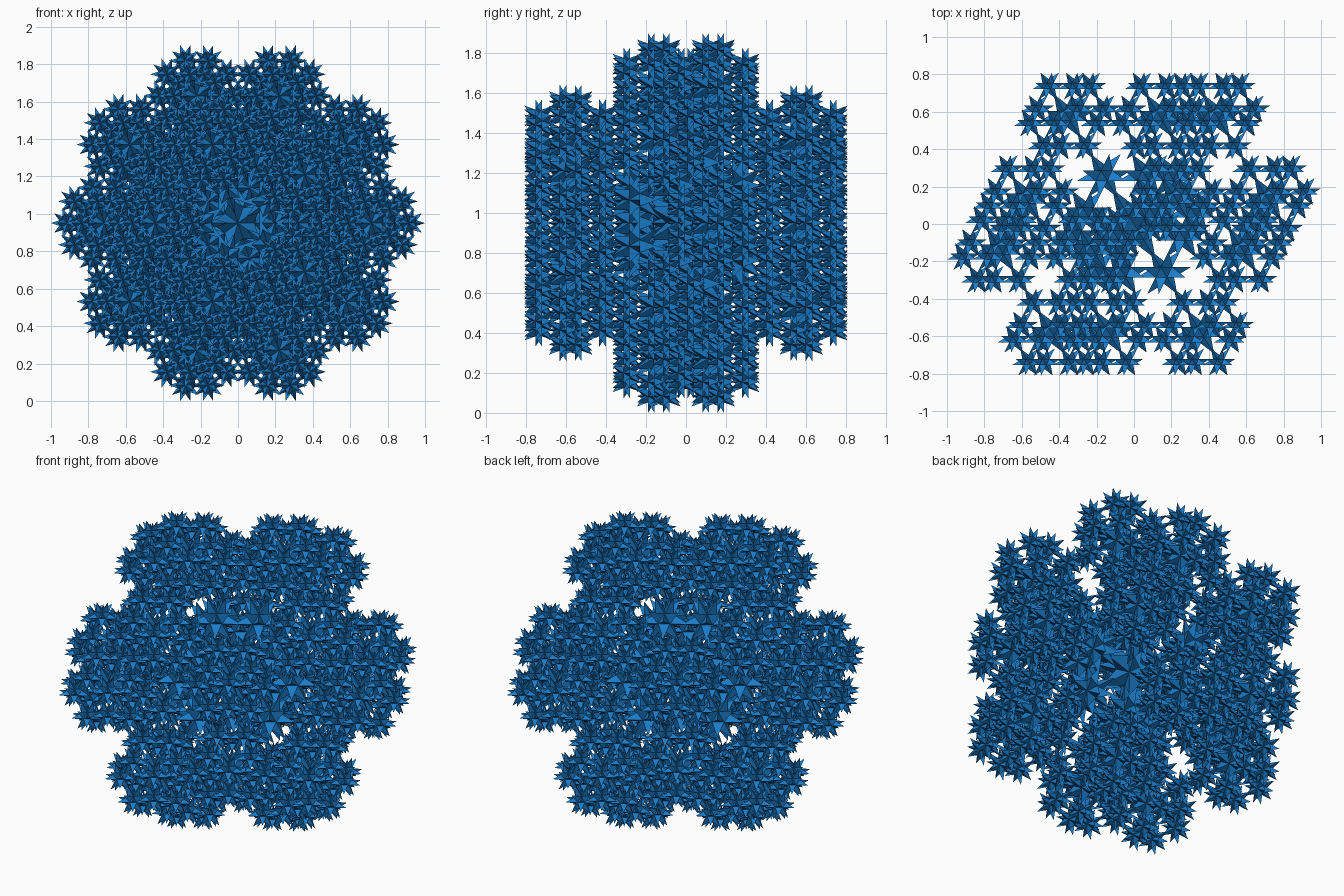
import bpy, bmesh
from math import sin, cos, pi, sqrt
from mathutils import Vector, Matrix

if "Cube" in bpy.data.objects:
    bpy.data.objects.remove(bpy.data.objects["Cube"])

PHI = (1 + sqrt(5)) / 2
S = 1 / (2 + PHI)                  # scale of the 20 outer copies
C = PHI * S                        # scale of the centre copy
TIP = 1 / 0.98225                  # overall tip radius: half-width in x is 1
R = TIP / (1 + S + PHI * S * S)    # distance of the outer clusters
CENTRE = Vector((0, 0, sin(2 * pi / 5)))


def rings(levels):
    """Five-fold rings about the y axis, mirrored through the origin."""
    pts = []
    for y, rad, start in levels:
        for k in range(5):
            a = start + k * 2 * pi / 5
            p = Vector((rad * cos(a), y, rad * sin(a)))
            pts += [p, -p]
    return pts


# Directions: dodecahedron corners (spikes, copies) and icosahedron core corners
DIRS = rings([(0.79465, 0.60706, 0), (0.18759, 0.98225, 0)])
CORE = rings([(0.44721, 0.89443, pi / 5)]) + [Vector((0, 1, 0)), Vector((0, -1, 0))]


def add_star(bm, centre, tip):
    """Icosahedron core with a long three-sided spike on each of 20 faces."""
    core = 0.4195 * tip
    star = bmesh.new()
    for d in CORE:
        star.verts.new(d * core)
    bmesh.ops.convex_hull(star, input=star.verts[:])
    bmesh.ops.recalc_face_normals(star, faces=star.faces[:])
    bmesh.ops.poke(star, faces=star.faces[:], offset=tip - 0.79465 * core)
    bmesh.ops.translate(star, verts=star.verts[:], vec=centre)
    tmp = bpy.data.meshes.new("tmp")
    star.to_mesh(tmp)
    star.free()
    bm.from_mesh(tmp)
    bpy.data.meshes.remove(tmp)


blue = bpy.data.materials.new("blue")
blue.diffuse_color = (0.01, 0.2, 0.58, 1)
blue.use_nodes = True
blue.node_tree.nodes["Principled BSDF"].inputs["Base Color"].default_value = blue.diffuse_color

# Cluster: 20 small stars around one larger star
r = R * PHI * S * S
bm = bmesh.new()
for d in DIRS:
    add_star(bm, d * R * S, r)
add_star(bm, Vector(), r * C / S)
mesh = bpy.data.meshes.new("star_cluster")
bm.to_mesh(mesh)
bm.free()
mesh.materials.append(blue)


def place(name, loc, scale):
    ob = bpy.data.objects.new(name, mesh)
    ob.location = CENTRE + loc
    ob.scale = (scale,) * 3
    bpy.context.collection.objects.link(ob)


# Twenty outer clusters, and a larger one in the middle
for i, d in enumerate(DIRS):
    place(f"outer_star_cluster_{i + 1}", d * R, 1)
place("centre_star_cluster", Vector(), C / S)
